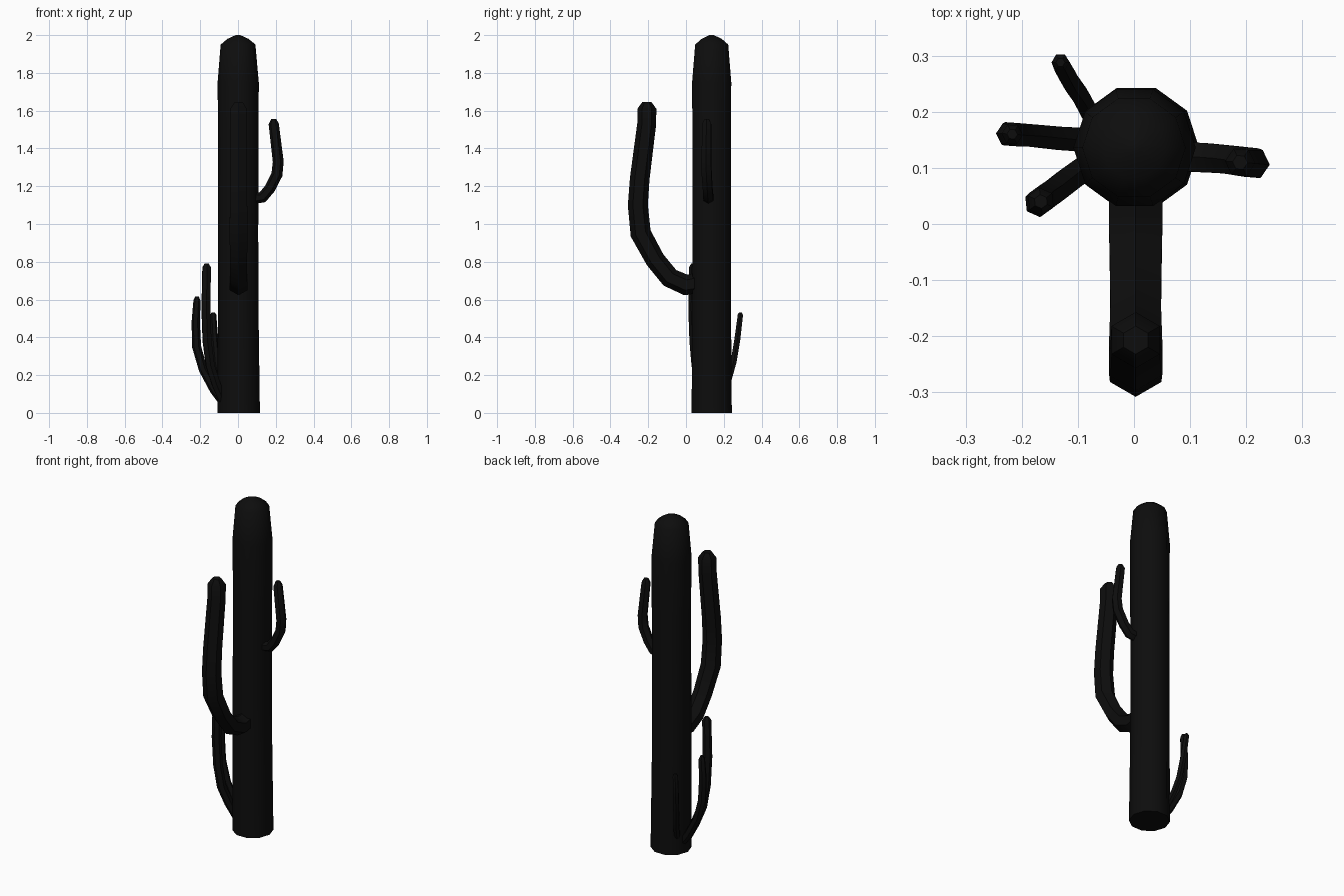
import bpy, bmesh, math
from mathutils import Vector

if "Cube" in bpy.data.objects:
    bpy.data.objects.remove(bpy.data.objects["Cube"])

skin = bpy.data.materials.new("near_black_cactus")
skin.diffuse_color = (0.004, 0.004, 0.004, 1)
skin.use_nodes = True
skin.node_tree.nodes["Principled BSDF"].inputs["Base Color"].default_value = skin.diffuse_color


def tube(name, path, sides, side_dir, start=0.0):
    """Skin rings along a path of (x, y, z, radius); side_dir keeps the rings untwisted."""
    pts = [Vector(p[:3]) for p in path]
    bm = bmesh.new()
    rings = []
    for i, p in enumerate(pts):
        t = (pts[min(i + 1, len(pts) - 1)] - pts[max(i - 1, 0)]).normalized()
        u = side_dir.cross(t).normalized()
        s = t.cross(u)
        rings.append([bm.verts.new(p + path[i][3] * (math.cos(a) * u + math.sin(a) * s))
                      for a in (start + 2 * math.pi * k / sides for k in range(sides))])
    for a, b in zip(rings, rings[1:]):
        for k in range(sides):
            n = (k + 1) % sides
            bm.faces.new((a[k], a[n], b[n], b[k]))
    bm.faces.new(rings[0][::-1])
    bm.faces.new(rings[-1])
    bmesh.ops.recalc_face_normals(bm, faces=bm.faces)
    me = bpy.data.meshes.new(name)
    bm.to_mesh(me)
    bm.free()
    me.materials.append(skin)
    ob = bpy.data.objects.new(name, me)
    bpy.context.collection.objects.link(ob)
    bpy.ops.object.select_all(action='DESELECT')
    ob.select_set(True)
    bpy.context.view_layer.objects.active = ob
    bpy.ops.object.shade_smooth_by_angle(angle=math.radians(50))


def arm(name, path, tip=0.025):
    """Six-sided arm with a small tapered tip; side direction is level and across the arm."""
    x, y, z, r = path[-1]
    path = path + [(x, y, z + tip, r * 0.5)]
    out = Vector(path[3][:3]) - Vector(path[0][:3])
    tube(name, path, 6, Vector((out.y, -out.x, 0)).normalized())


# Ten-sided trunk with a domed top
trunk = [(0.004, 0.136, 0.0, 0.112), (0.001, 0.136, 0.5, 0.108), (0, 0.136, 0.95, 0.107),
         (0.002, 0.136, 1.4, 0.107), (0.001, 0.136, 1.75, 0.109), (0, 0.136, 1.95, 0.092),
         (0, 0.136, 1.98, 0.056), (0, 0.136, 2.0, 0.012)]
tube("trunk", trunk, 10, Vector((0, 1, 0)))

# Large front arm
front = [(0.07, 0.69, .055), (0, 0.677, .055), (-0.085, 0.715, .053), (-0.163, 0.81, .052),
         (-0.24, 0.95, .055), (-0.255, 1.1, .053), (-0.245, 1.24, .052), (-0.208, 1.53, .05),
         (-0.207, 1.61, .05)]
arm("front_arm", [(0.003, y, z, r) for y, z, r in front], 0.035)

# Upper right arm
arm("right_arm", [(0.08, 0.12, 1.135, .03), (0.13, 0.118, 1.142, .03), (0.168, 0.115, 1.187, .029),
                  (0.206, 0.11, 1.262, .03), (0.213, 0.108, 1.33, .029), (0.189, 0.11, 1.53, .027)])

# Three thin shoots low on the left
arm("left_shoot", [(-0.08, 0.15, 0.06, .024), (-0.125, 0.152, 0.12, .024),
                   (-0.185, 0.158, 0.23, .023), (-0.219, 0.16, 0.35, .024),
                   (-0.224, 0.16, 0.48, .022), (-0.217, 0.16, 0.595, .019)], 0.02)
arm("front_left_shoot", [(-0.08, 0.105, 0.07, .026), (-0.115, 0.08, 0.15, .026),
                         (-0.147, 0.055, 0.25, .026), (-0.164, 0.044, 0.38, .026),
                         (-0.17, 0.038, 0.55, .026), (-0.166, 0.04, 0.77, .025)], 0.02)
arm("back_left_shoot", [(-0.075, 0.19, 0.1, .018), (-0.095, 0.228, 0.185, .018),
                        (-0.112, 0.252, 0.27, .018), (-0.123, 0.272, 0.39, .018),
                        (-0.131, 0.288, 0.52, .016)], 0.012)
